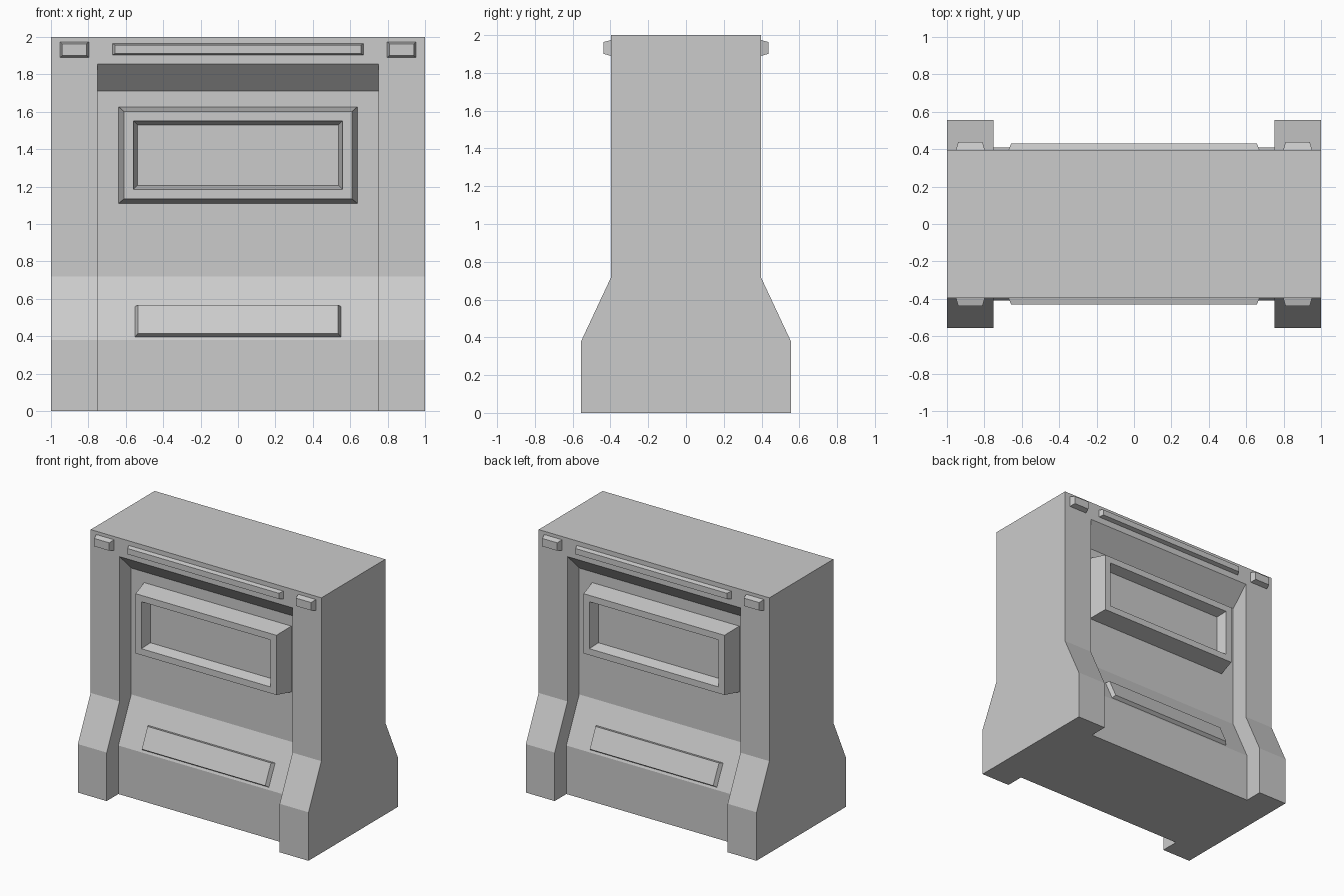
import bpy
import bmesh
from mathutils import Matrix, Vector
from math import atan2, pi

if "Cube" in bpy.data.objects:
    bpy.data.objects.remove(bpy.data.objects["Cube"])

grey = bpy.data.materials.new("concrete grey")
grey.use_nodes = True
grey.diffuse_color = (0.6, 0.6, 0.6, 1)
grey.node_tree.nodes["Principled BSDF"].inputs["Base Color"].default_value = (0.6, 0.6, 0.6, 1)


def finish(name, bm):
    bmesh.ops.recalc_face_normals(bm, faces=bm.faces)
    mesh = bpy.data.meshes.new(name)
    bm.to_mesh(mesh)
    bm.free()
    mesh.materials.append(grey)
    obj = bpy.data.objects.new(name, mesh)
    bpy.context.collection.objects.link(obj)
    return obj


def prism(name, profile, half_width):
    """Extrude a (y, z) outline along x."""
    bm = bmesh.new()
    face = bm.faces.new([bm.verts.new((-half_width, y, z)) for y, z in profile])
    ext = bmesh.ops.extrude_face_region(bm, geom=[face])
    moved = [v for v in ext["geom"] if isinstance(v, bmesh.types.BMVert)]
    bmesh.ops.translate(bm, verts=moved, vec=(2 * half_width, 0, 0))
    return finish(name, bm)


def panel(name, width, height, depth, bevel_x, bevel_z, place, pocket=None):
    """Tapered raised panel growing toward -y, optionally with a pocket in its face."""
    bm = bmesh.new()

    def ring(w, h, y):
        return [bm.verts.new((sx * w / 2, y, sz * h / 2))
                for sx, sz in ((-1, -1), (1, -1), (1, 1), (-1, 1))]

    rings = [ring(width, height, 0.01),
             ring(width - 2 * bevel_x, height - 2 * bevel_z, -depth)]
    if pocket:
        rim, taper, deep = pocket
        w, h = width - 2 * (bevel_x + rim), height - 2 * (bevel_z + rim)
        rings += [ring(w, h, -depth),
                  ring(w - 2 * taper, h - 2 * taper, deep - depth)]
    bm.faces.new(rings[0])
    bm.faces.new(rings[-1])
    for a, b in zip(rings, rings[1:]):
        for i in range(4):
            j = (i + 1) % 4
            bm.faces.new((a[i], a[j], b[j], b[i]))
    bm.transform(place)
    return finish(name, bm)


# Main block: narrow top flaring to a wide foot
TOP, FOOT, RECESS = 0.396, 0.555, 0.145
KNEE, HIP = 0.38, 0.72
side = [(-FOOT, 0), (-FOOT, KNEE), (-TOP, HIP), (-TOP, 2)]
body = prism("body", side + [(-y, z) for y, z in reversed(side)], 1)

# Recess on both faces follows the flare, with a slanted overhang on top
inner = TOP - RECESS
base = FOOT - RECESS
for s in (-1, 1):
    cut = prism("recess_cutter", [(s * 0.8, -0.2), (s * base, -0.2), (s * base, KNEE),
                                  (s * inner, HIP), (s * inner, 1.71),
                                  (s * 0.8, 1.71 + 0.8 - inner)], 0.75)
    cut.hide_render = True
    mod = body.modifiers.new("recess", "BOOLEAN")
    mod.operation = "DIFFERENCE"
    mod.solver = "EXACT"
    mod.object = cut
    bpy.context.view_layer.objects.active = body
    bpy.ops.object.modifier_apply(modifier=mod.name)
    bpy.data.objects.remove(cut)

# Details repeated on the front and the back
tilt = -atan2(FOOT - TOP, HIP - KNEE)
slope_z = 0.478
slope_y = -base + (slope_z - KNEE) / (HIP - KNEE) * RECESS * (FOOT - TOP) / RECESS
for label, turn in (("front", 0), ("back", pi)):
    spin = Matrix.Rotation(turn, 4, "Z")

    def at(x, y, z):
        return spin @ Matrix.Translation(Vector((x, y, z)))

    panel(label + "_framed_panel", 1.28, 0.52, RECESS, 0.03, 0.026,
          at(0, -inner, 1.368), pocket=(0.05, 0.022, 0.08))
    panel(label + "_slope_plate", 1.11, 0.183, 0.03, 0.02, 0.008,
          at(0, slope_y, slope_z) @ Matrix.Rotation(tilt, 4, "X"))
    panel(label + "_top_bar", 1.35, 0.065, 0.034, 0.018, 0.01, at(0, -TOP, 1.934))
    for name, x in (("_left_block", 0.875), ("_right_block", -0.875)):
        panel(label + name, 0.16, 0.09, 0.042, 0.015, 0.014, at(x, -TOP, 1.932))
